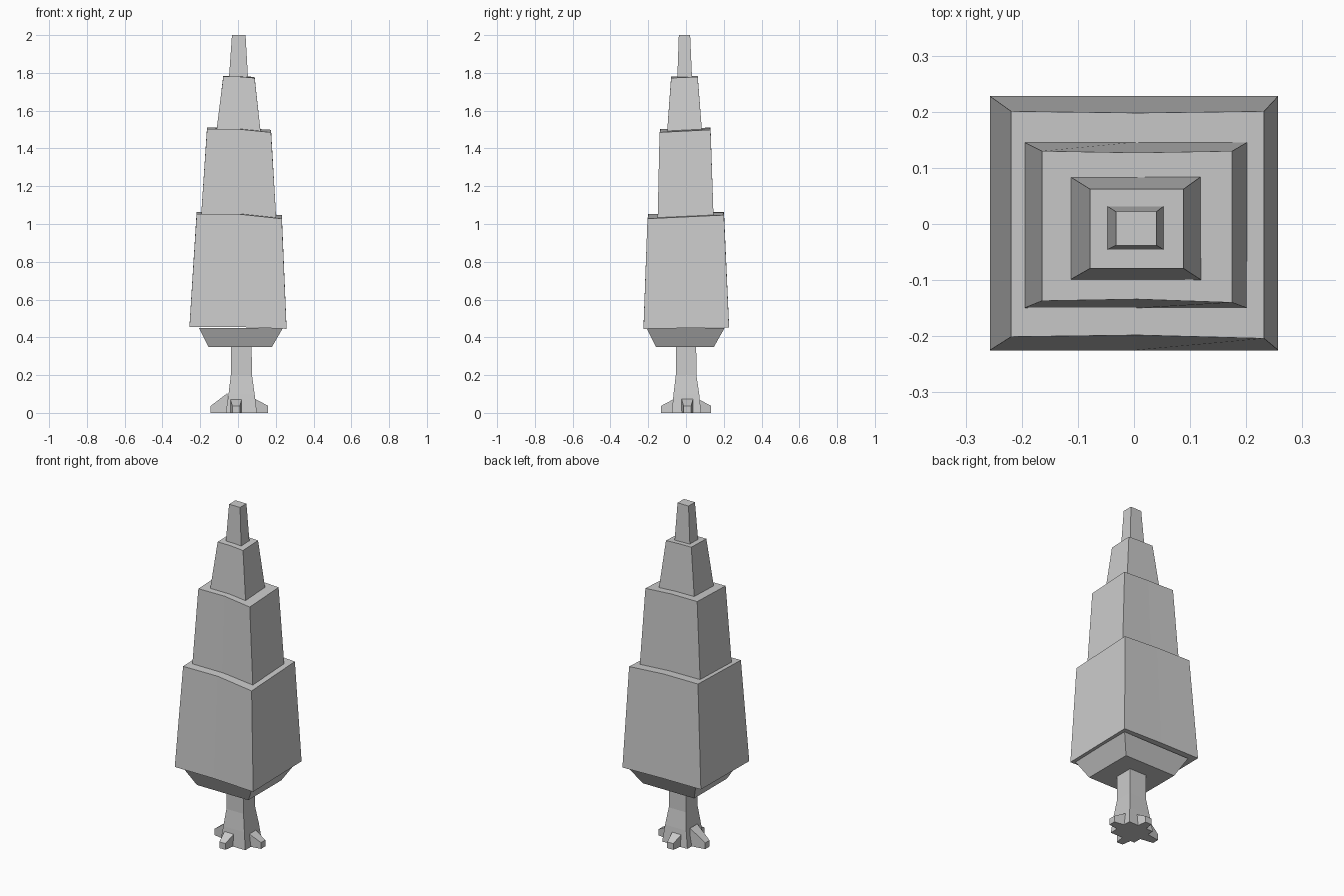
import bpy, bmesh

cube = bpy.data.objects.get("Cube")
if cube:
    bpy.data.objects.remove(cube)

grey = bpy.data.materials.new("plain grey")
grey.use_nodes = True
colour = (0.6, 0.6, 0.6, 1)
grey.diffuse_color = colour
grey.node_tree.nodes["Principled BSDF"].inputs["Base Color"].default_value = colour


def ring(x0, x1, y0, y1, z, tilt=0.0, mid=0.0):
    """Rectangle with a midpoint on the front and back edges; tilt lowers the front right."""
    xm = (x0 + x1) / 2
    return [(x0, y0, z), (xm, y0 + mid, z), (x1, y0 - mid, z - tilt),
            (x1, y1, z - tilt * 0.2), (xm, y1 - mid, z + tilt * 0.4), (x0, y1, z + tilt * 0.5)]


def loft(name, rings):
    """Skin a stack of equal-sized rings and cap both ends."""
    bm = bmesh.new()
    loops = [[bm.verts.new(p) for p in r] for r in rings]
    n = len(loops[0])
    for a, b in zip(loops, loops[1:]):
        for i in range(n):
            j = (i + 1) % n
            bm.faces.new((a[i], a[j], b[j], b[i]))
    bm.faces.new(loops[0][::-1])
    bm.faces.new(loops[-1])
    bmesh.ops.recalc_face_normals(bm, faces=bm.faces[:])
    mesh = bpy.data.meshes.new(name)
    bm.to_mesh(mesh)
    bm.free()
    mesh.materials.append(grey)
    obj = bpy.data.objects.new(name, mesh)
    bpy.context.collection.objects.link(obj)


# Foliage tiers, each a tapering block with a slightly slanted top
loft("foliage_underside", [ring(-.157, .18, -.16, .148, .35),
                           ring(-.207, .238, -.21, .205, .45)])
loft("foliage_lower", [ring(-.257, .257, -.225, .228, .455, .01),
                       ring(-.219, .232, -.201, .201, 1.052, .024, .003)])
loft("foliage_middle", [ring(-.196, .202, -.15, .146, 1.03),
                        ring(-.164, .175, -.137, .13, 1.502, .017, .003)])
loft("foliage_upper", [ring(-.115, .12, -.1, .085, 1.485),
                       ring(-.078, .088, -.079, .062, 1.78, .007)])
loft("foliage_tip", [ring(-.048, .053, -.046, .032, 1.77),
                     ring(-.032, .04, -.038, .022, 2.0)])

# Trunk flaring at its foot
loft("trunk", [ring(-.065, .1, -.075, .08, 0),
               ring(-.05, .088, -.066, .07, .1),
               ring(-.038, .074, -.054, .055, .2),
               ring(-.038, .072, -.054, .054, .36)])

# Four wedge roots pointing along the axes
ROOTS = [("root_right", (-1, 0), (-.145, .007), .105),
         ("root_left", (1, 0), (.16, .007), .085),
         ("root_front", (0, -1), (-.01, -.132), .085),
         ("root_back", (0, 1), (.01, .133), .085)]
for name, (dx, dy), (tx, ty), height in ROOTS:
    rings = []
    for back, half, top in ((.09, .034, height), (0, .02, .037)):
        cx, cy = tx - dx * back, ty - dy * back
        rings.append([(cx - dy * s * half, cy + dx * s * half, z)
                      for s, z in ((-1, 0), (1, 0), (1, top), (-1, top))])
    loft(name, rings)
